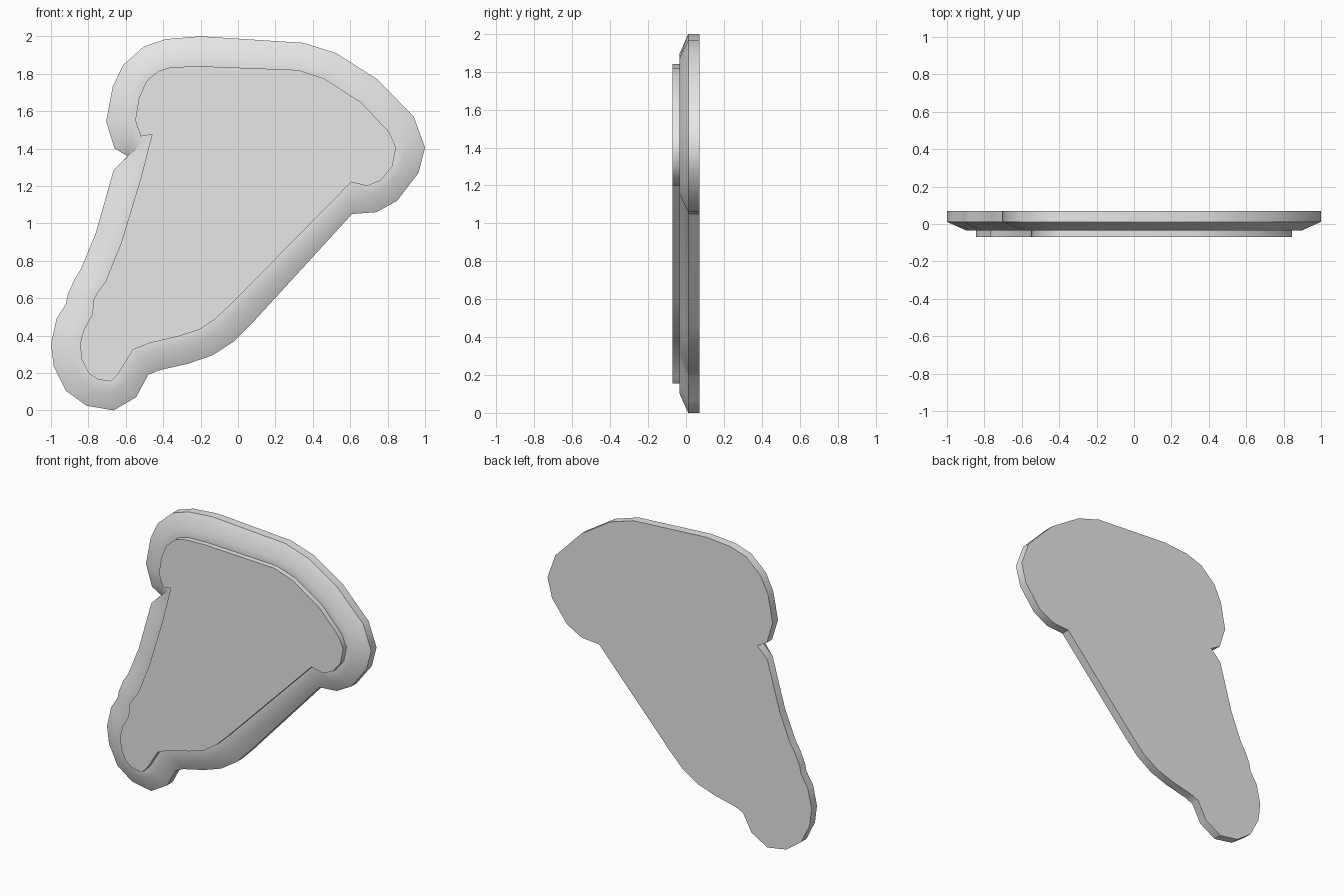
import bpy, bmesh, math

# Matching outlines (x, z): the outer silhouette and the raised panel inside it
OUTER = [(-.59, 1.36), (-.66, 1.40), (-.705, 1.545), (-.67, 1.73), (-.615, 1.845), (-.505, 1.945),
         (-.385, 1.985), (-.2, 2.0), (.35, 1.965), (.525, 1.91), (.745, 1.77), (.94, 1.57),
         (1, 1.405), (.965, 1.27), (.85, 1.12), (.74, 1.06), (.61, 1.05), (.07, .46),
         (-.02, .37), (-.135, .295), (-.265, .25), (-.42, .215), (-.48, .19), (-.545, .07),
         (-.665, 0), (-.81, .025), (-.92, .105), (-.985, .235), (-1, .355), (-.97, .49),
         (-.92, .57), (-.91, .62), (-.875, .7), (-.84, .755), (-.76, .95), (-.665, 1.285)]
INNER = [(-.46, 1.475), (-.52, 1.465), (-.55, 1.55), (-.53, 1.67), (-.49, 1.76), (-.425, 1.815),
         (-.36, 1.835), (-.2, 1.84), (.32, 1.82), (.46, 1.775), (.66, 1.645), (.81, 1.485),
         (.845, 1.405), (.825, 1.305), (.765, 1.23), (.69, 1.2), (.605, 1.22), (-.03, .575),
         (-.12, .49), (-.21, .43), (-.32, .395), (-.47, .36), (-.56, .325), (-.64, .195),
         (-.68, .155), (-.75, .165), (-.8, .2), (-.835, .27), (-.845, .355), (-.825, .43),
         (-.78, .51), (-.77, .6), (-.745, .64), (-.71, .685), (-.625, .895), (-.52, 1.24)]

grey = bpy.data.materials.new("light_grey")
grey.diffuse_color = (0.8, 0.8, 0.8, 1)


def loft(name, sections):
    """Join rings given as (blend from outer to inner, y) and cap both ends."""
    bm = bmesh.new()
    rings = []
    for t, y in sections:
        rings.append([bm.verts.new((a[0] + (b[0] - a[0]) * t, y, a[1] + (b[1] - a[1]) * t))
                      for a, b in zip(OUTER, INNER)])
    n = len(OUTER)
    for r, s in zip(rings, rings[1:]):
        for i in range(n):
            j = (i + 1) % n
            bm.faces.new((r[i], r[j], s[j], s[i]))
    bm.faces.new(rings[0])
    bm.faces.new(rings[-1])
    bmesh.ops.recalc_face_normals(bm, faces=bm.faces)
    mesh = bpy.data.meshes.new(name)
    bm.to_mesh(mesh)
    bm.free()
    mesh.materials.append(grey)
    ob = bpy.data.objects.new(name, mesh)
    bpy.context.collection.objects.link(ob)
    bpy.ops.object.select_all(action='DESELECT')
    ob.select_set(True)
    bpy.context.view_layer.objects.active = ob
    bpy.ops.object.shade_smooth_by_angle(angle=math.radians(40))
    return ob


# Backing plate: flat back, straight side, chamfered front rim, flat ledge
loft("backing_plate", [(0, .07), (0, .012), (.65, -.034), (1, -.034)])
# Raised panel on the front
loft("front_panel", [(1, -.034), (1, -.07)])
